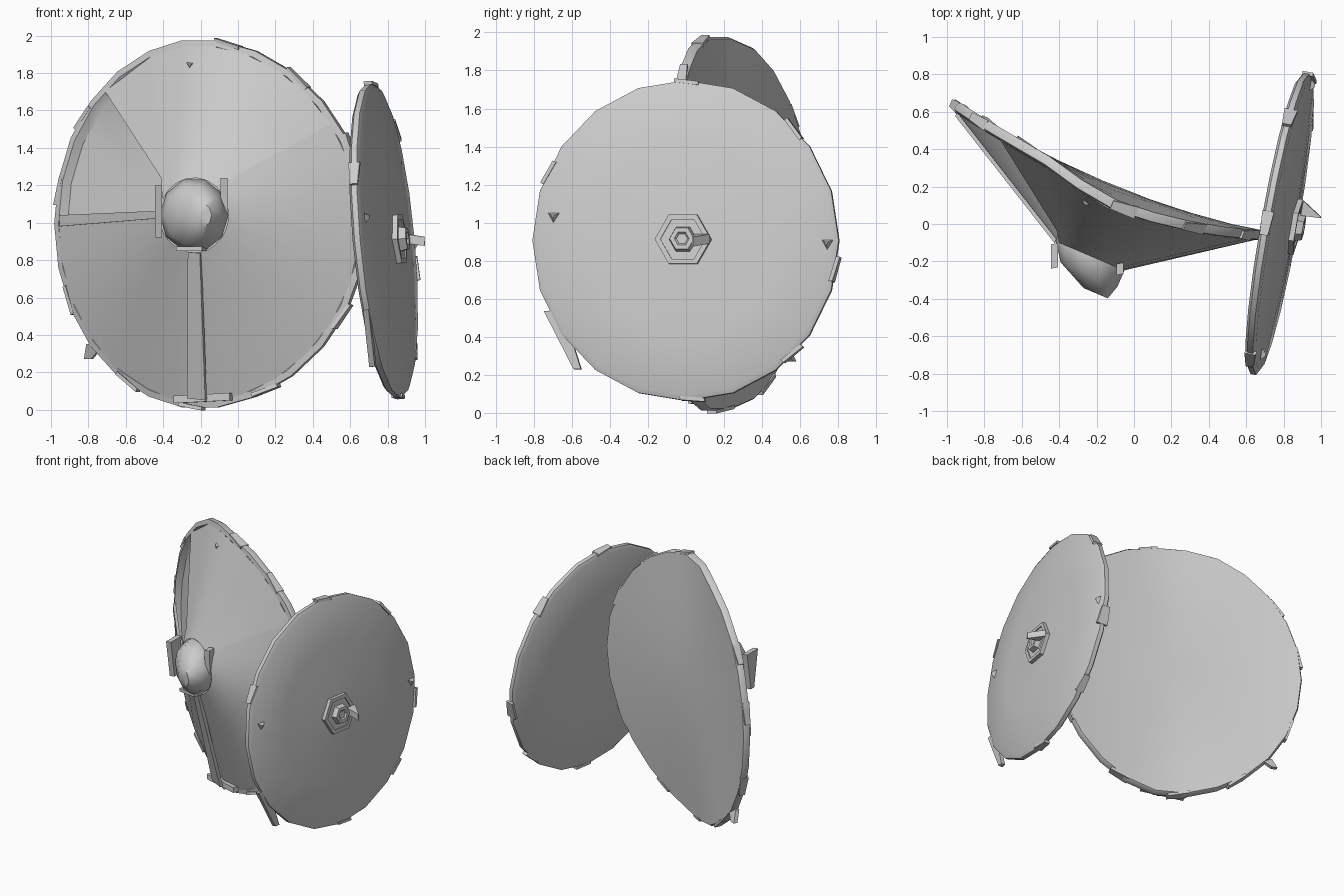
import bpy, bmesh, math, random
from mathutils import Vector as V

if "Cube" in bpy.data.objects:
    bpy.data.objects.remove(bpy.data.objects["Cube"])

random.seed(4)
grey = bpy.data.materials.new("light_grey")
grey.diffuse_color = (0.6, 0.6, 0.6, 1)
grey.use_nodes = True
grey.node_tree.nodes["Principled BSDF"].inputs["Base Color"].default_value = grey.diffuse_color


def finish(name, bm, angle=35):
    bmesh.ops.remove_doubles(bm, verts=bm.verts, dist=0.0005)
    bmesh.ops.recalc_face_normals(bm, faces=bm.faces)
    me = bpy.data.meshes.new(name)
    bm.to_mesh(me)
    bm.free()
    me.materials.append(grey)
    ob = bpy.data.objects.new(name, me)
    bpy.context.collection.objects.link(ob)
    bpy.ops.object.select_all(action='DESELECT')
    ob.select_set(True)
    bpy.context.view_layer.objects.active = ob
    bpy.ops.object.shade_smooth_by_angle(angle=math.radians(angle))
    return ob


def loft(name, rows, angle=35, closed=True):
    """Skin rows of points; closed rows get a fan cap at both ends."""
    bm = bmesh.new()
    rings = [[bm.verts.new(p) for p in r] for r in rows]
    n = len(rows[0])
    for a, b in zip(rings, rings[1:]):
        for i in range(n if closed else n - 1):
            j = (i + 1) % n
            bm.faces.new((a[i], b[i], b[j], a[j]))
    if closed:
        for r, pts in ((rings[0], rows[0]), (rings[-1], rows[-1])):
            c = bm.verts.new(sum(pts, V()) / n)
            for i in range(n):
                bm.faces.new((c, r[i], r[(i + 1) % n]))
    return finish(name, bm, angle)


def beam(name, a, b, side, wa, wb, up, h):
    """Tapered bar from a to b."""
    rows = [[p + side * (sx * w) + up * (sy * h) for sx, sy in
             ((-1, -1), (1, -1), (1, 1), (-1, 1))] for p, w in ((a, wa), (b, wb))]
    return loft(name, rows, 20)


def ring(c, u, v, r, n, turn=0):
    return [c + (u * math.cos(turn + math.tau * i / n)
                 + v * math.sin(turn + math.tau * i / n)) * r for i in range(n)]


Z = V((0, 0, 1))
Y = V((0, 1, 0))

# Large dish: thin sheet, bent across its width and, on the right, its height
C = V((-0.14, 0.29, 0.994))
U, W = V((0.835, -0.355, 0)), Z * 0.988
UN = U.normalized()
N = V((UN.y, -UN.x, 0))
H = V((-0.235, -0.17, 1.04))


def dish(r, ang, off):
    x, z = r * math.cos(ang), r * math.sin(ang)
    bend = 0.09 * (1 - x * x) + 0.075 * z * z * min(1, max(0, (x + 0.4) / 0.45))
    return C + U * x + W * z + N * (bend + off)


def hub_ring(ang, r=0.2):
    return H + (UN * math.cos(ang) + Z * math.sin(ang)) * r


angs = [math.tau * i / 26 for i in range(26)]
loft("large_dish", [[dish(r, a, off) for a in angs] for r, off in
                    ((0.3, -0.025), (0.55, -0.025), (0.8, -0.025), (0.99, -0.03), (1.0, -0.015),
                     (1.0, 0.02), (0.965, 0.03), (0.92, -0.005), (0.5, -0.01))], 40)


# Open cone flank on the front, leaving a hole at the upper left
def flank(deg, t):
    if deg <= 394:
        turn = 178 + (deg - 178) * 232 / 216
    else:
        turn = 410 + (deg - 394) * 105 / 76
    return dish(0.965, math.radians(deg), 0.03).lerp(hub_ring(math.radians(turn)), t)


steps = (0, 0.3, 0.65, 1)
sweep = [178 + 216 * i / 16 for i in range(17)]
loft("cone_flank", [[flank(d, t) for d in sweep] for t in steps], 40, False)
sweep = [394 + 76 * i / 6 for i in range(7)]
loft("cone_top_panel", [[flank(d, t) for d in sweep] for t in steps], 40, False)

# Triangular web across the top corner of the hole
corner = dish(0.965, math.radians(132), 0.03)
loft("corner_web", [[flank(470, t), corner] for t in (0.0, 0.43, 0.85)], 20, False)

# Hub at the tip of the cone
steps = ((0.0, 0.1, 0.17), (0.0, 0.0, 0.2), (-0.005, -0.1, 0.165), (0.03, -0.2, 0.07))
loft("hub", [ring(H + V((x, y, 0)), UN, Z, r, 10) for x, y, r in steps], 50)

# Plates standing around the hub
for x, y, z, h, w in ((-0.425, -0.17, 1.06, 0.14, 0.065), (-0.075, -0.24, 1.14, 0.1, 0.03)):
    c = V((x, y, z))
    beam("hub_plate", c - Z * h, c + Z * h, Y, 0.02, w, V((1, 0.2, 0)), 0.018)
beam("hub_lip", V((-0.32, -0.21, 0.86)), V((-0.18, -0.23, 0.86)), N, 0.03, 0.03, Z, 0.012)

# Struts from hub to rim; the lower one ends on a raised foot
for deg, wide, lift in ((179, 0.02, 0.035), (271, 0.035, 0.085)):
    a = math.radians(deg)
    p, q = hub_ring(a), dish(0.95, a, lift)
    side = N.cross(q - p).normalized()
    beam("strut", p, q, side, wide, wide * 1.5, N, 0.012)
beam("strut_foot", dish(0.96, math.radians(262), 0.05), dish(0.96, math.radians(283), 0.04),
     N, 0.06, 0.03, Z, 0.02)

# Small disc: thin, slightly conical outside, flat inside, leaning
C2 = V((0.78, 0, 0.905))
U2, W2 = V((0.142, 0.805, 0)), V((-0.075, 0, 0.842))
N2 = U2.cross(W2).normalized()


def disc(r, ang, off):
    return C2 + (U2 * math.cos(ang) + W2 * math.sin(ang)) * r + N2 * (0.055 * (1 - r) + off)


angs = [math.tau * i / 20 for i in range(20)]
rows = [[disc(r, a, off - 0.055 * (1 - r)) for a in angs] for r, off in
        ((0.4, -0.025), (0.97, -0.03))]
rows += [[disc(r, a, off) for a in angs] for r, off in
         ((1.0, -0.015), (1.0, 0.015), (0.97, 0.026), (0.6, 0.026), (0.1, 0.026))]
loft("small_disc", rows, 40)

# Hexagonal mount with a stepped middle
A, B = U2.normalized(), W2.normalized()
M = C2 + N2 * 0.07
loft("hexagon_mount", [ring(M + N2 * d, A, B, r, 6) for d, r in
                       ((0, 0.15), (0.03, 0.15), (0.03, 0.12), (0.022, 0.12))], 20)
loft("mount_boss", [ring(M + N2 * d, A, B, r, 6) for d, r in
                    ((0.02, 0.075), (0.06, 0.065), (0.06, 0.04), (0.05, 0.03))], 20)
beam("feed_spike", V((0.9, 0.085, 0.915)), V((0.998, 0.035, 0.9)), A, 0.04, 0.004, B, 0.025)


# Small loose flaps along both rims
def flaps(name, surf, normal, degs, size):
    for d in degs:
        a = math.radians(d)
        p, q = surf(0.985, a, 0.0), surf(0.985, a + 0.16, 0.0)
        out = (q - surf(0.9, a + 0.16, 0.0)).normalized()
        s = size * random.uniform(0.8, 1.2)
        beam(name, p, q + out * 0.015, normal, s, s * 0.7, out, 0.01)


flaps("large_rim_flap", dish, N, (20, 48, 75, 140, 165, 200, 235, 262, 290, 325), 0.035)
flaps("small_rim_flap", disc, N2, (40, 85, 150, 268, 310, 345), 0.035)

# Corner tabs sticking out below the rims
beam("large_corner_tab", dish(0.97, math.radians(222), 0), V((-0.8, 0.56, 0.27)), UN, 0.05, 0.02, N, 0.015)
beam("small_corner_tab", disc(0.97, math.radians(207), 0), V((0.72, -0.57, 0.23)), A, 0.05, 0.02, N2, 0.015)

# Tiny triangular fins on the faces
for p, n in ((disc(0.87, 2.97, 0.026), N2), (disc(0.93, -0.02, 0.026), N2),
             (dish(0.86, 1.62, 0.06), N)):
    loft("fin", [ring(p, A if n is N2 else UN, Z, 0.035, 3, 0.5),
                 ring(p + n * 0.025, A if n is N2 else UN, Z, 0.01, 3, 0.5)], 20)
